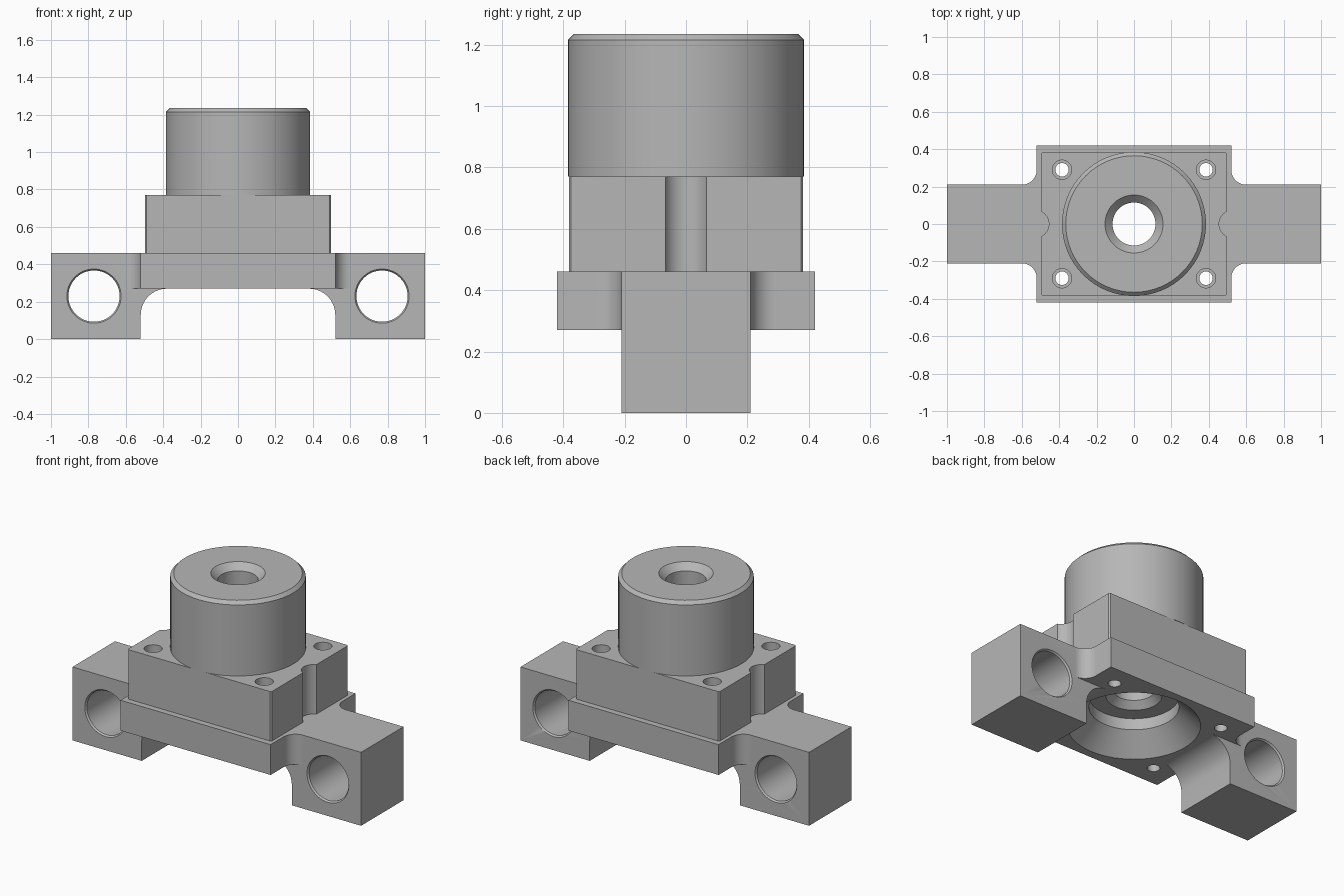
import bpy, bmesh
from math import sin, cos, pi, radians
from mathutils import Matrix

default = bpy.data.objects.get("Cube")
if default:
    bpy.data.objects.remove(default)

STEEL = (0.47, 0.47, 0.47, 1)
steel = bpy.data.materials.new("machined grey")
steel.use_nodes = True
steel.diffuse_color = STEEL
steel.node_tree.nodes["Principled BSDF"].inputs["Base Color"].default_value = STEEL


def finish(name, bm):
    bmesh.ops.recalc_face_normals(bm, faces=bm.faces[:])
    mesh = bpy.data.meshes.new(name)
    bm.to_mesh(mesh)
    bm.free()
    mesh.materials.append(steel)
    obj = bpy.data.objects.new(name, mesh)
    bpy.context.collection.objects.link(obj)
    return obj


def extrude(name, outline, low, high, along_y=False):
    """Prism from a 2D outline, along z, or along y for an x-z outline."""
    bm = bmesh.new()
    place = (lambda a, b: (a, low, b)) if along_y else (lambda a, b: (a, b, low))
    face = bm.faces.new([bm.verts.new(place(a, b)) for a, b in outline])
    new = bmesh.ops.extrude_face_region(bm, geom=[face])["geom"]
    shift = (0, high - low, 0) if along_y else (0, 0, high - low)
    bmesh.ops.translate(bm, vec=shift, verts=[v for v in new if isinstance(v, bmesh.types.BMVert)])
    return finish(name, bm)


def lathe(name, profile, at=(0, 0, 0), steps=64, along_y=False, closed=False):
    """Revolve (radius, height) points; open profiles get flat end caps."""
    bm = bmesh.new()
    rings = [[bm.verts.new((r * cos(2 * pi * i / steps), r * sin(2 * pi * i / steps), z))
              for i in range(steps)] for r, z in profile]
    pairs = list(zip(rings, rings[1:]))
    if closed:
        pairs.append((rings[-1], rings[0]))
    else:
        bm.faces.new(rings[0])
        bm.faces.new(rings[-1])
    for a, b in pairs:
        for i in range(steps):
            j = (i + 1) % steps
            bm.faces.new((a[i], a[j], b[j], b[i]))
    if along_y:
        bm.transform(Matrix.Rotation(pi / 2, 4, "X"))
    bm.transform(Matrix.Translation(at))
    return finish(name, bm)


def combine(obj, tool, operation="DIFFERENCE"):
    mod = obj.modifiers.new("cut", "BOOLEAN")
    mod.operation, mod.solver, mod.object = operation, "EXACT", tool
    bpy.context.view_layer.objects.active = obj
    bpy.ops.object.modifier_apply(modifier=mod.name)
    bpy.data.objects.remove(tool)


def arc(cx, cy, r, start, end, steps=10):
    angles = [radians(start + (end - start) * i / steps) for i in range(steps + 1)]
    return [(cx + r * cos(a), cy + r * sin(a)) for a in angles]


def mirrored(points):
    return points + [(-x, y) for x, y in reversed(points)]


HALF_ARM, FLANGE_LOW, DECK, BLOCK_TOP, TOP = 0.21, 0.27, 0.46, 0.77, 1.235
corners = [(x, y) for x in (-0.385, 0.385) for y in (-0.29, 0.29)]

# Base: flange plate with filleted wings, joined to a bridge with two legs
lower = [(0.52, -0.42)] + arc(0.60, -0.29, 0.08, 180, 90)
upper = [(x, -y) for x, y in reversed(lower)]
base = extrude("base", mirrored(lower + upper), FLANGE_LOW, DECK)
bridge = mirrored(arc(0.38, 0.13, 0.14, 90, 0) + [(0.52, 0), (1, 0), (1, DECK)])
combine(base, extrude("bridge", bridge, -HALF_ARM, HALF_ARM, True), "UNION")

# Conical recess below, chamfered cross bores and screw holes
combine(base, lathe("recess", [(0.40, 0.24), (0.37, FLANGE_LOW), (0.25, 0.39), (0.25, 0.5)]))
bore = [(0.155, -0.22), (0.145, -HALF_ARM), (0.137, -0.20),
        (0.137, 0.20), (0.145, HALF_ARM), (0.155, 0.22)]
for side in (-1, 1):
    combine(base, lathe("cross_bore", bore, (side * 0.77, 0, 0.23), 48, True))
for x, y in corners:
    combine(base, lathe("screw_hole", [(0.036, 0.2), (0.036, 0.5)], (x, y, 0), 24))

# Mounting block with tiny corner chamfers, side grooves and counterbores
quarter = [(0.49, -0.382), (0.498, -0.374), (0.498, 0.374), (0.49, 0.382)]
block = extrude("mounting_block", mirrored(quarter), DECK, BLOCK_TOP)
combine(block, lathe("centre_hole", [(0.165, 0.45), (0.155, DECK), (0.115, 0.50), (0.115, 0.8)]))
for side in (-1, 1):
    combine(block, lathe("groove", [(0.074, 0.4), (0.074, 0.8)], (side * 0.529, 0, 0), 40))
screw = [(0.036, 0.4), (0.036, 0.56), (0.052, 0.56), (0.052, 0.8)]
for x, y in corners:
    combine(block, lathe("screw_hole", screw, (x, y, 0), 24))

# Hollow cylindrical boss with chamfered rim and bore
boss = lathe("boss", [(0.115, BLOCK_TOP), (0.385, BLOCK_TOP), (0.385, TOP - 0.02),
                      (0.365, TOP), (0.155, TOP), (0.115, TOP - 0.04)], closed=True)

# Smooth the curved walls and keep machined edges crisp
for obj in (base, block, boss):
    bpy.ops.object.select_all(action="DESELECT")
    obj.select_set(True)
    bpy.context.view_layer.objects.active = obj
    bpy.ops.object.shade_smooth_by_angle(angle=radians(25))
